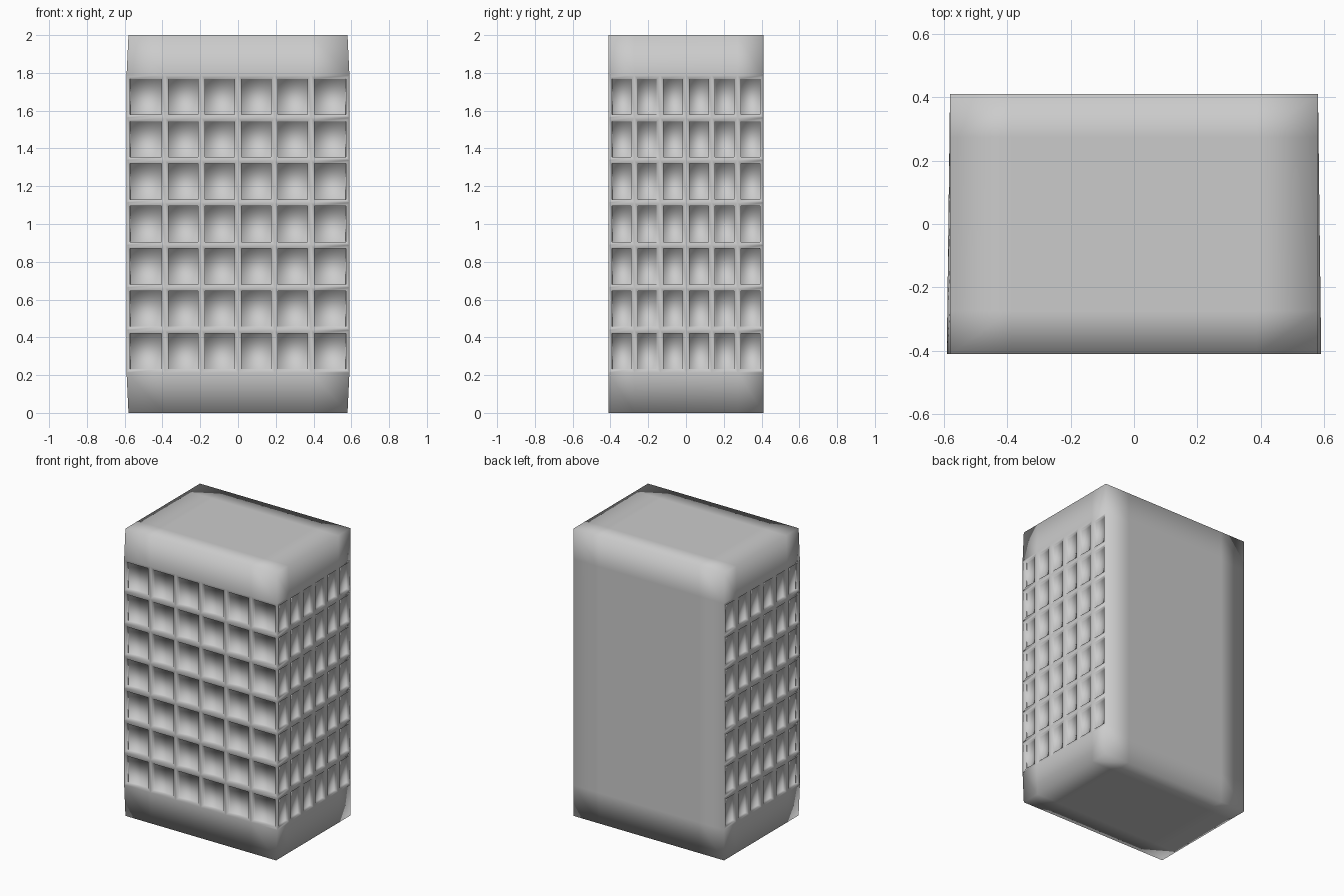
import bpy
import bmesh
from mathutils import Vector

if "Cube" in bpy.data.objects:
    bpy.data.objects.remove(bpy.data.objects["Cube"])

W, D, H = 1.16, 0.82, 2.0      # overall block
COLS, ROWS = 6, 7              # windows per wall
BAND_LOW, BAND_HIGH = 0.213, 1.787

bm = bmesh.new()
bmesh.ops.create_cube(bm, size=1)
for v in bm.verts:
    v.co = Vector((v.co.x * W, v.co.y * D, (v.co.z + 0.5) * H))


def cut(axis, value):
    """Slice the whole block with a loop at one coordinate."""
    co, no = Vector(), Vector()
    co[axis], no[axis] = value, 1
    bmesh.ops.bisect_plane(bm, geom=bm.verts[:] + bm.edges[:] + bm.faces[:],
                           plane_co=co, plane_no=no, dist=1e-5)


# Column and storey grid
for i in range(1, COLS):
    cut(0, -W / 2 + W * i / COLS)
    cut(1, -D / 2 + D * i / COLS)
for i in range(ROWS + 1):
    cut(2, BAND_LOW + (BAND_HIGH - BAND_LOW) * i / ROWS)

# Side walls flare slightly toward the front across the window storeys
for v in bm.verts:
    if abs(v.co.x) > W / 2 - 1e-4 and 0.1 < v.co.z < 1.9:
        v.co.x += (0.01 if v.co.x > 0 else -0.01) * (D / 2 - v.co.y) / D
bm.normal_update()

# Recessed windows on the front and both sides; the back stays plain
windows = [f for f in bm.faces
           if BAND_LOW < f.calc_center_median().z < BAND_HIGH
           and (f.normal.y < -0.9 or abs(f.normal.x) > 0.9)]
bmesh.ops.inset_individual(bm, faces=windows, thickness=0.018,
                           use_even_offset=True)
bmesh.ops.inset_individual(bm, faces=windows, thickness=0.0005, depth=-0.02,
                           use_even_offset=True)

# Soft shading over the whole block
for f in bm.faces:
    f.smooth = True
mesh = bpy.data.meshes.new("building_block")
bm.to_mesh(mesh)
bm.free()
building = bpy.data.objects.new("building_block", mesh)
bpy.context.collection.objects.link(building)
